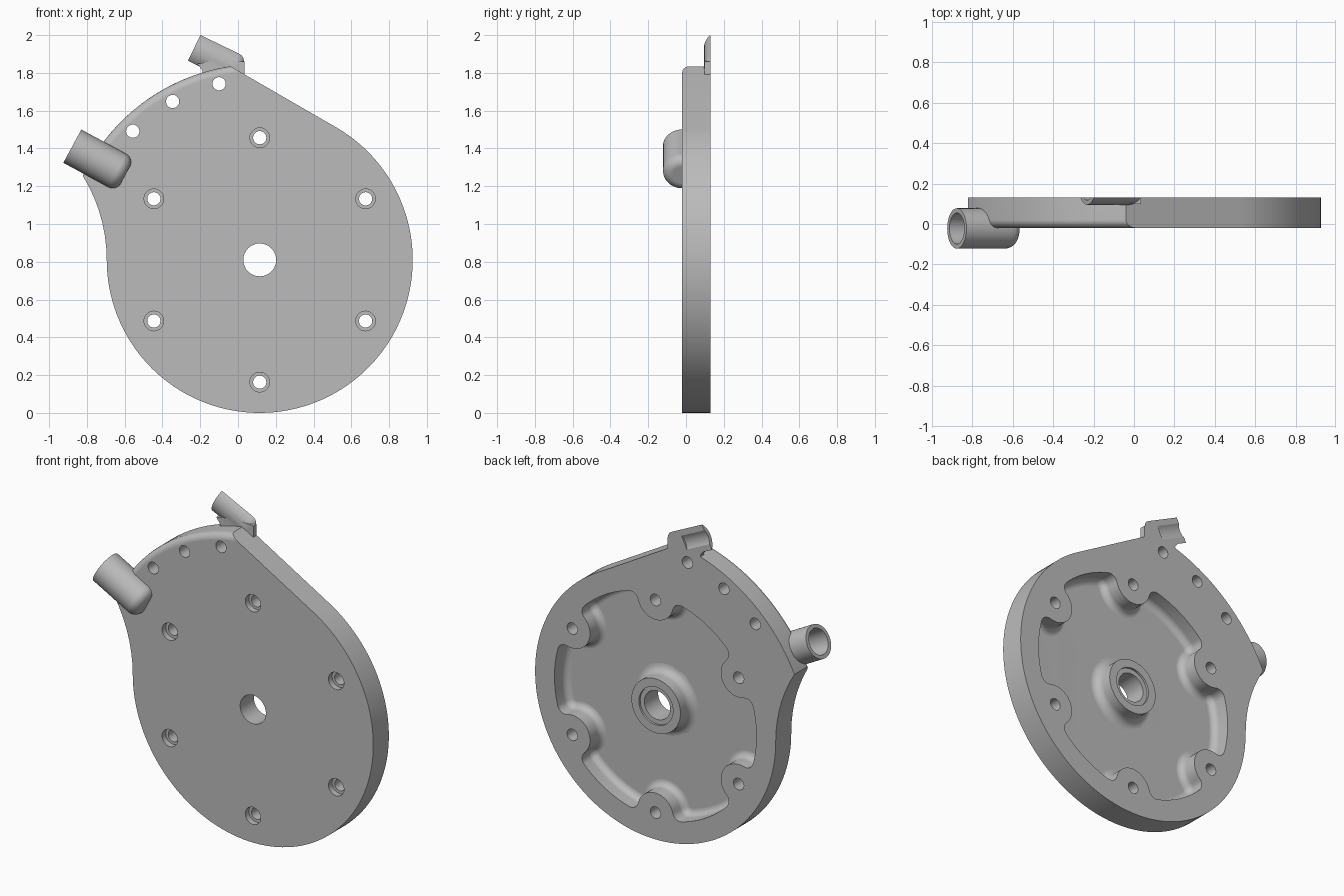
import bpy
import bmesh
from math import cos, sin, radians, degrees, atan2, hypot
from mathutils import Vector

if "Cube" in bpy.data.objects:
    bpy.data.objects.remove(bpy.data.objects["Cube"], do_unlink=True)

CX, CZ = 0.115, 0.81           # disc centre
FRONT, BACK, FLOOR = -0.02, 0.13, 0.02
SPARE = 0.02                   # extra stock removed when the back is faced off

metal = bpy.data.materials.new("grey_metal")
metal.use_nodes = True
metal.diffuse_color = (0.5, 0.5, 0.5, 1)
metal.node_tree.nodes["Principled BSDF"].inputs["Base Color"].default_value = (0.5, 0.5, 0.5, 1)


def loft(name, rings):
    """Closed solid through rings of equal point count."""
    bm = bmesh.new()
    loops = [[bm.verts.new(p) for p in ring] for ring in rings]
    n = len(loops[0])
    for a, b in zip(loops, loops[1:]):
        for i in range(n):
            j = (i + 1) % n
            bm.faces.new((a[i], a[j], b[j], b[i]))
    bm.faces.new(loops[0])
    bm.faces.new(loops[-1])
    bmesh.ops.recalc_face_normals(bm, faces=bm.faces)
    mesh = bpy.data.meshes.new(name)
    bm.to_mesh(mesh)
    bm.free()
    mesh.materials.append(metal)
    obj = bpy.data.objects.new(name, mesh)
    bpy.context.collection.objects.link(obj)
    return obj


def at_y(points, y):
    return [(x, y, z) for x, z in points]


def lathe(name, origin, axis, profile, n=48):
    """Turned solid; profile is (distance along axis, radius)."""
    quat = Vector(axis).to_track_quat('Z', 'Y')
    turn = [radians(360 * i / n) for i in range(n)]
    return loft(name, [[Vector(origin) + quat @ Vector((r * cos(a), r * sin(a), t)) for a in turn]
                       for t, r in profile])


def arc(c, r, a0, a1, n):
    """n + 1 points on an arc, angles in degrees."""
    steps = [radians(a0 + (a1 - a0) * i / n) for i in range(n + 1)]
    return [(c[0] + r * cos(a), c[1] + r * sin(a)) for a in steps]


def combine(target, tool, operation):
    mod = target.modifiers.new(operation.lower(), 'BOOLEAN')
    mod.operation = operation
    mod.solver = 'EXACT'
    mod.object = tool
    bpy.context.view_layer.objects.active = target
    bpy.ops.object.modifier_apply(modifier=mod.name)
    bpy.data.objects.remove(tool, do_unlink=True)


# Plate outline: disc, tangent edge, wide arc, concave flank
R, WIDE = 0.81, 1.0367
ARC_START, ARC_END, ARC_SEGS = 98.6, 154.6, 30
wide_arc = arc((CX, CZ), WIDE, ARC_START, ARC_END, ARC_SEGS)
left = CX - R
dx, dz = left - wide_arc[-1][0], wide_arc[-1][1] - CZ
flank_r = (dx * dx + dz * dz) / (2 * dx)
flank_angle = degrees(atan2(dz, flank_r - dx))
flank = arc((left - flank_r, CZ), flank_r, flank_angle, 0, 7)
disc = arc((CX, CZ), R, 180, 420, 90)
outline = disc + wide_arc + flank[1:-1]
plate = loft("cover_plate", [at_y(outline, FRONT), at_y(outline, BACK + SPARE)])

# Rounded front edge along the wide arc
bm = bmesh.new()
bm.from_mesh(plate.data)


def on_wide_arc(v):
    return v.co.y < 0 and abs(hypot(v.co.x - CX, v.co.z - CZ) - WIDE) < 0.0005


edges = [e for e in bm.edges if all(on_wide_arc(v) for v in e.verts)]
bmesh.ops.bevel(bm, geom=edges, offset=0.04, offset_type='OFFSET', segments=5,
                profile=0.5, affect='EDGES', clamp_overlap=False)
bmesh.ops.recalc_face_normals(bm, faces=bm.faces)
bm.to_mesh(plate.data)
bm.free()

# Pocket in the back, leaving six screw bosses
BOLT_R, BOSS_R, POCKET_R, BLEND = 0.647, 0.12, 0.68, 0.05
blend_r = POCKET_R - BLEND
blend_cos = (BOLT_R ** 2 + blend_r ** 2 - (BOSS_R + BLEND) ** 2) / (2 * BOLT_R * blend_r)
blend_sin = (1 - blend_cos ** 2) ** 0.5
half = degrees(atan2(blend_sin, blend_cos))
fx, fz = blend_r * blend_cos, blend_r * blend_sin
lean = degrees(atan2(fz, BOLT_R - fx))


def pocket_outline(d):
    """Pocket shape shrunk inward by d."""
    sector = arc((fx, -fz), BLEND - d, -half, lean, 8)
    sector += arc((BOLT_R, 0), BOSS_R + d, 180 + lean, 180 - lean, 16)[1:-1]
    sector += arc((fx, fz), BLEND - d, -lean, half, 8)
    sector += arc((0, 0), POCKET_R - d, half, 60 - half, 12)[1:-1]
    points = []
    for k in range(6):
        c, s = cos(radians(30 + 60 * k)), sin(radians(30 + 60 * k))
        points += [(CX + x * c - z * s, CZ + x * s + z * c) for x, z in sector]
    return points


F = 0.04
rings = [at_y(pocket_outline(0), 0.3)]
for i in range(6):
    a = radians(90 * i / 5)
    rings.append(at_y(pocket_outline(F * (1 - cos(a))), FLOOR + F * (1 - sin(a))))
combine(plate, loft("pocket_cutter", rings), 'DIFFERENCE')

# Centre hub with a filleted foot
Y = (0, 1, 0)
foot = [(FLOOR + 0.05 * (1 - cos(radians(18 * i))), 0.215 - 0.05 * sin(radians(18 * i)))
        for i in range(6)]
hub = [(FLOOR - 0.01, 0.215)] + foot + [(0.125, 0.165)]
combine(plate, lathe("hub", (CX, 0, CZ), Y, hub, 64), 'UNION')


# Side pipe and top half pipe, each with a rounded closed end
def pipe(length, r=0.1, round_r=0.05):
    return [(0, r)] + [(length - round_r * (1 - sin(radians(15 * i))),
                        r - round_r * (1 - cos(radians(15 * i)))) for i in range(7)]


SIDE, SIDE_AXIS = Vector((-0.877, -0.022, 1.412)), Vector((0.88, 0, -0.477))
TOP, TOP_AXIS = Vector((-0.232, 0.195, 1.932)), Vector((0.901, 0, -0.434))
combine(plate, lathe("side_pipe", SIDE, SIDE_AXIS, pipe(0.32)), 'UNION')
combine(plate, lathe("top_pipe", TOP, TOP_AXIS, pipe(0.28)), 'UNION')

# Neck joining the top pipe to the plate
neck = [(-0.2, 1.75), (-0.187, 1.81), (-0.215, 1.848), (-0.1, 1.87), (0.035, 1.86), (0.035, 1.75)]
combine(plate, loft("pipe_neck", [at_y(neck, 0.098), at_y(neck, 0.16)]), 'UNION')

# Face the back off flat
face = [(-2, -1), (2, -1), (2, 3), (-2, 3)]
combine(plate, loft("facing_cutter", [at_y(face, BACK), at_y(face, 1)]), 'DIFFERENCE')

# Pipe bores
for origin, axis, depth in ((SIDE, SIDE_AXIS, 0.22), (TOP, TOP_AXIS, 0.17)):
    bore = [(-0.1, 0.077), (depth, 0.077)]
    combine(plate, lathe("bore_cutter", origin, axis, bore), 'DIFFERENCE')

# Shaft hole, counterbored screw holes and edge holes
shaft = [(-0.1, 0.087), (0.112, 0.087), (0.112, 0.115), (0.3, 0.115)]
screw = [(-0.1, 0.052), (0.015, 0.052), (0.015, 0.035), (0.3, 0.035)]
plain = [(-0.1, 0.035), (0.3, 0.035)]
holes = [((CX, CZ), shaft)]
holes += [(p, screw) for p in arc((CX, CZ), BOLT_R, 30, 330, 5)]
holes += [(p, plain) for p in arc((CX, CZ), 0.957, 103, 134.6, 2)]
for (x, z), profile in holes:
    combine(plate, lathe("hole_cutter", (x, 0, z), Y, profile, 32), 'DIFFERENCE')

# Smooth curved faces, crisp edges
bpy.ops.object.select_all(action='DESELECT')
plate.select_set(True)
bpy.context.view_layer.objects.active = plate
bpy.ops.object.shade_smooth_by_angle(angle=radians(28))
weighted = plate.modifiers.new("flat_face_normals", 'WEIGHTED_NORMAL')
weighted.keep_sharp = True
